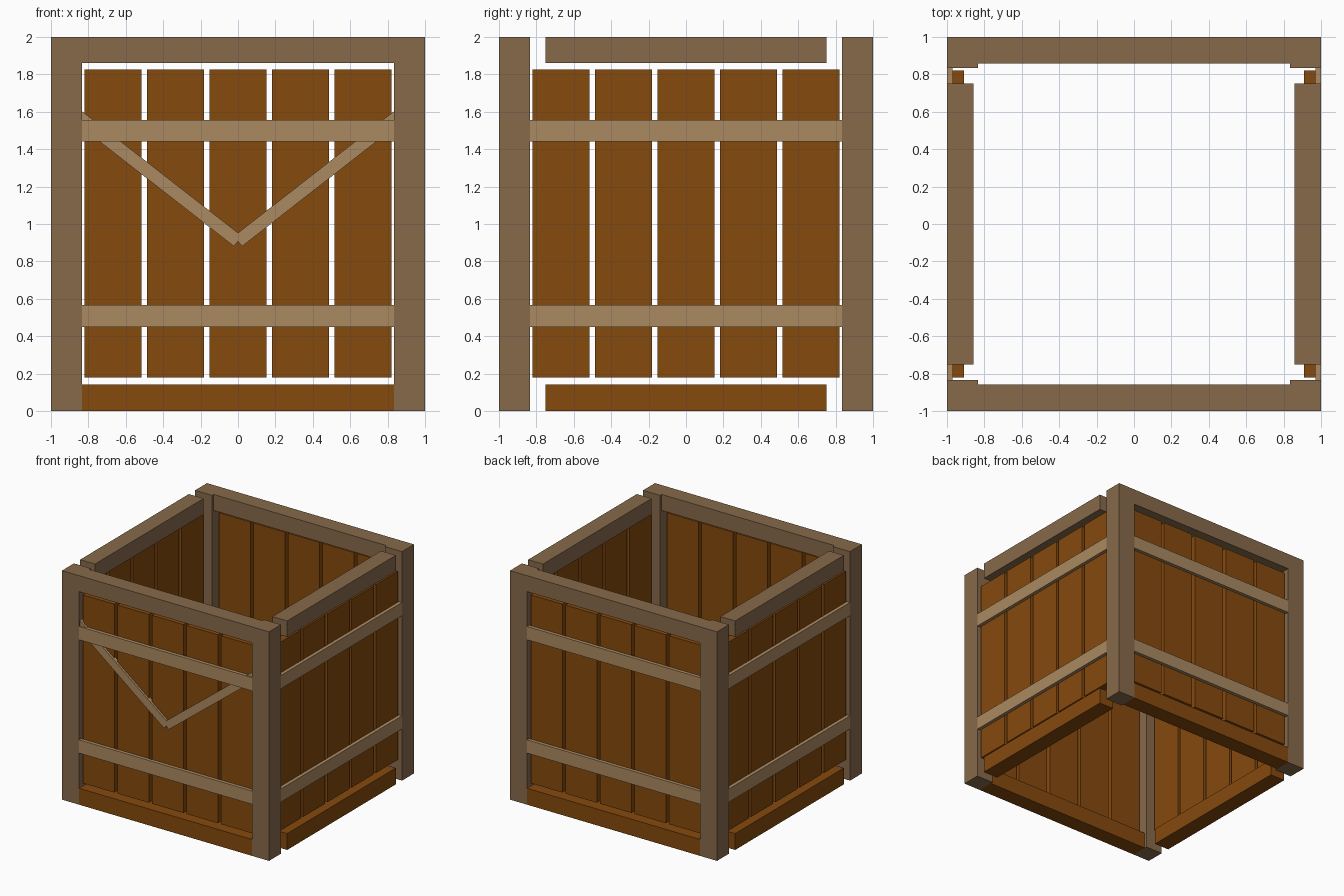
import bpy
import math
from mathutils import Matrix

cube = bpy.data.objects.get("Cube")
if cube:
    bpy.data.objects.remove(cube, do_unlink=True)


def material(name, color):
    mat = bpy.data.materials.new(name)
    mat.use_nodes = True
    mat.diffuse_color = (*color, 1)
    mat.node_tree.nodes["Principled BSDF"].inputs["Base Color"].default_value = (*color, 1)
    return mat


FRAME = material("grey brown frame wood", (0.242, 0.144, 0.07))
PLANK = material("orange brown plank wood", (0.235, 0.067, 0.004))
STRAP = material("pale strap wood", (0.407, 0.254, 0.122))


def box(name, mat, x, y, z, turn=0):
    """Box spanning the (low, high) ranges, placed on one wall by turning about z."""
    size = [hi - lo for lo, hi in (x, y, z)]
    centre = [(hi + lo) / 2 for lo, hi in (x, y, z)]
    bpy.ops.mesh.primitive_cube_add(size=1)
    ob = bpy.context.object
    ob.name = name
    ob.data.transform(Matrix.Translation(centre) @ Matrix.Diagonal((*size, 1)))
    ob.data.transform(Matrix.Rotation(turn, 4, "Z"))
    ob.data.materials.append(mat)
    return ob


POST = 0.835      # inner edge of the corner posts
RAIL = 0.857      # inner edge of the rails
STRAP_BACK = 0.97

# Corner posts
for depth, sy in (("front", -1), ("back", 1)):
    for side, sx in (("left", 1), ("right", -1)):
        box(f"{depth}_{side}_post", FRAME, sorted((sx, sx * POST)),
            sorted((sy, sy * POST)), (0, 2))

# Four walls, each made as the front wall and turned into place
for i, wall in enumerate(("front", "left", "back", "right")):
    turn = i * math.pi / 2
    reach = 0.75 if i % 2 else POST
    box(f"{wall}_top_rail", FRAME, (-reach, reach), (-1, -RAIL), (1.86, 2), turn)
    box(f"{wall}_bottom_rail", PLANK, (-reach, reach), (-1, -RAIL), (0, 0.143), turn)
    for n in range(5):
        cx = (n - 2) * 0.334
        box(f"{wall}_plank_{n + 1}", PLANK, (cx - 0.152, cx + 0.152),
            (-STRAP_BACK, -0.908), (0.18, 1.825), turn)
    for level, z in (("lower", 0.508), ("upper", 1.498)):
        box(f"{wall}_{level}_strap", STRAP, (-POST, POST), (-1, -STRAP_BACK),
            (z - 0.058, z + 0.058), turn)

# Diagonal braces on the front, meeting in a V
angle = math.atan(0.78)
for side, s in (("left", 1), ("right", -1)):
    brace = box(f"front_{side}_brace", STRAP, (0, 1.12), (-0.99, -0.95), (-0.035, 0.035))
    brace.data.transform(Matrix.Translation((0, 0, 0.908)) @ Matrix.Rotation(-angle, 4, "Y"))
    if s < 0:
        brace.data.transform(Matrix.Diagonal((-1, 1, 1, 1)))
        brace.data.flip_normals()
